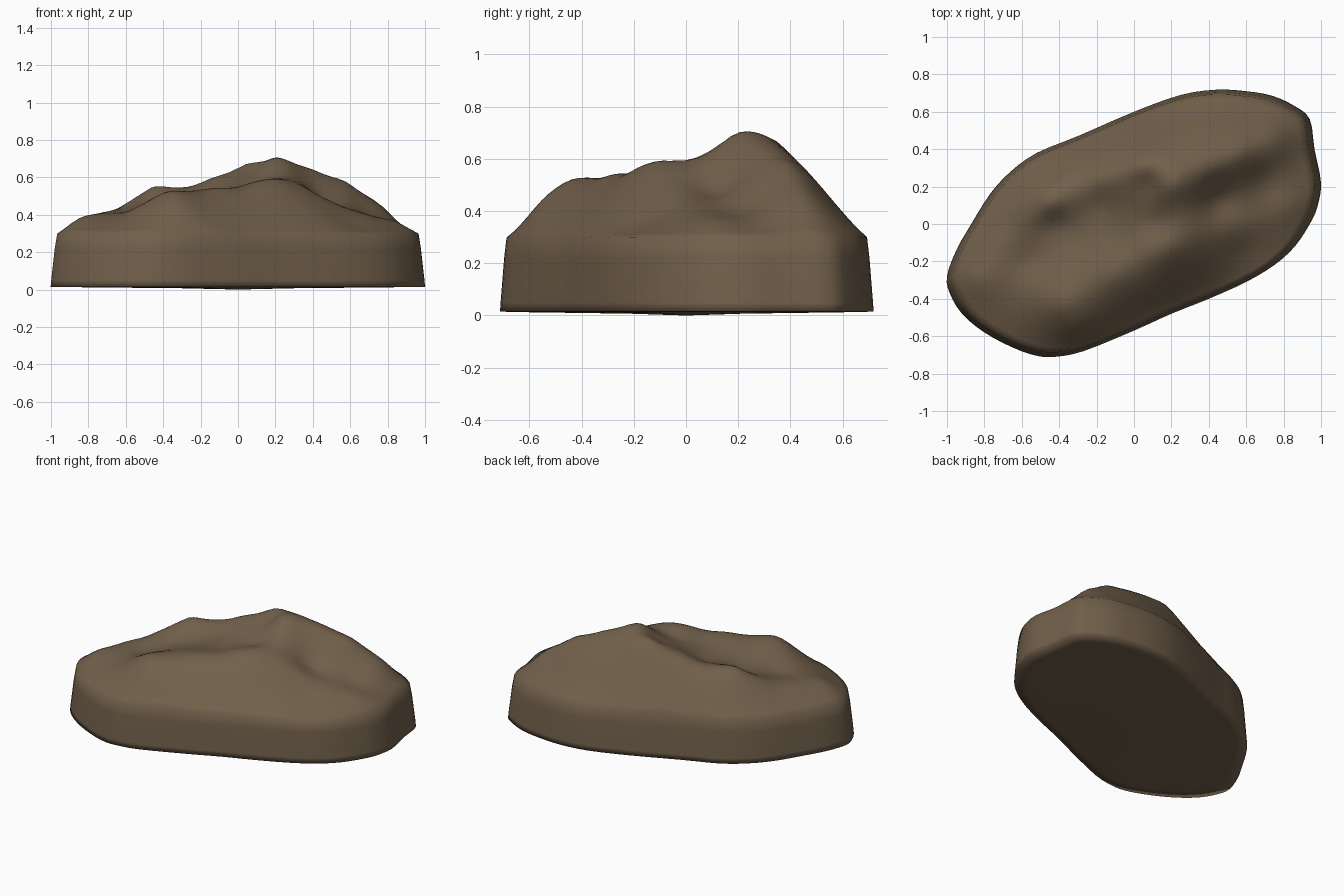
import bpy, bmesh, math
from mathutils import Vector

if "Cube" in bpy.data.objects:
    bpy.data.objects.remove(bpy.data.objects["Cube"])

# Footprint seen from above
OUTLINE = [(-1, -.28), (-.95, -.14), (-.87, 0), (-.77, .16), (-.66, .28), (-.52, .38), (-.3, .47),
           (0, .6), (.25, .69), (.44, .718), (.6, .71), (.74, .685), (.86, .63), (.94, .56),
           (.965, .4), (1, .22), (.98, .09), (.94, 0), (.86, -.12), (.75, -.22), (.6, -.31),
           (.4, -.4), (.2, -.48), (0, -.57), (-.27, -.68), (-.42, -.71), (-.52, -.705),
           (-.65, -.66), (-.8, -.58), (-.92, -.48), (-.985, -.37)]
# Crest and valley lines that shape the top (x, y, z)
MAIN_RIDGE = [(.2, .2, .7), (.4, .3, .64), (.57, .38, .58), (.75, .45, .46)]
BACK_RIDGE = [(.05, .33, .67), (-.15, .27, .59), (-.3, .2, .545), (-.45, .12, .55), (-.6, .06, .46)]
FRONT_RIDGE = [(-.65, -.4, .39), (-.5, -.42, .46), (-.38, -.43, .52), (-.1, -.28, .54), (.1, -.16, .575),
               (.2, -.11, .59), (.35, -.06, .545), (.5, -.02, .47), (.65, .02, .41), (.85, .1, .36)]
VALLEYS = [(.08, .22, .64), (-.2, .1, .52), (-.42, 0, .47), (.12, .01, .57), (.45, .13, .48),
           (.7, .23, .405), (-.05, -.1, .53), (-.3, -.15, .49), (-.55, -.2, .415)]
SLOPES = [(.6, -.14, .36), (.1, -.35, .44), (-.3, -.56, .43), (-.75, -.1, .4), (-.85, -.3, .38),
          (.3, .5, .51), (.6, .55, .43), (-.3, .35, .44)]
SHOULDER = .965
SHOULDER_Z = .3


def closed_curve(pts, steps):
    """Smooth closed curve through the points."""
    out, n = [], len(pts)
    P = [Vector(p) for p in pts]
    for i in range(n):
        a, b, c, d = P[i - 1], P[i], P[(i + 1) % n], P[(i + 2) % n]
        for k in range(steps):
            t = k / steps
            out.append(.5 * (2 * b + (c - a) * t + (2 * a - 5 * b + 4 * c - d) * t * t
                             + (3 * b - a - 3 * c + d) * t ** 3))
    return out


def solve(A, b):
    """Gaussian elimination."""
    n = len(b)
    M = [row + [v] for row, v in zip(A, b)]
    for i in range(n):
        p = max(range(i, n), key=lambda r: abs(M[r][i]))
        M[i], M[p] = M[p], M[i]
        for r in range(i + 1, n):
            f = M[r][i] / M[i][i]
            for c in range(i, n + 1):
                M[r][c] -= f * M[i][c]
    x = [0] * n
    for i in reversed(range(n)):
        x[i] = (M[i][n] - sum(M[i][c] * x[c] for c in range(i + 1, n))) / M[i][i]
    return x


def kernel(ax, ay, bx, by):
    return math.sqrt((ax - bx) ** 2 + (ay - by) ** 2 + .0036)


# Smooth height surface through all crest, valley and shoulder points
ctrl = MAIN_RIDGE + BACK_RIDGE + FRONT_RIDGE + VALLEYS + SLOPES
ctrl += [(x * SHOULDER, y * SHOULDER, SHOULDER_Z) for x, y in OUTLINE]
weights = solve([[kernel(a[0], a[1], b[0], b[1]) for b in ctrl] for a in ctrl], [c[2] for c in ctrl])


def height(x, y):
    return sum(w * kernel(x, y, c[0], c[1]) for w, c in zip(weights, ctrl))


# Rock: rings from the underside centre, up the wall and over the top
bm = bmesh.new()
edge = closed_curve(OUTLINE, 3)
rings = []


def add_ring(scale, zfun):
    rings.append([bm.verts.new((p.x * scale, p.y * scale, zfun(p.x * scale, p.y * scale))) for p in edge])


for s in (.3, .65, .9):
    add_ring(s, lambda x, y: .004 + .01 * s)
for s, z in ((1, .015), (.997, .05), (.988, .13), (.978, .22)):
    add_ring(s, lambda x, y: z)
TOP = 26
for i in range(TOP):
    add_ring(SHOULDER * (1 - i / TOP), height)

n = len(edge)
for lo, hi in zip(rings, rings[1:]):
    for i in range(n):
        j = (i + 1) % n
        bm.faces.new((lo[i], lo[j], hi[j], hi[i]))
for ring, z in ((rings[0], 0), (rings[-1], height(0, 0))):
    centre = bm.verts.new((0, 0, z))
    for i in range(n):
        bm.faces.new((ring[i], ring[(i + 1) % n], centre))
bmesh.ops.recalc_face_normals(bm, faces=bm.faces)
for f in bm.faces:
    f.smooth = True

mesh = bpy.data.meshes.new("rock")
bm.to_mesh(mesh)
bm.free()
rock = bpy.data.objects.new("rock", mesh)
bpy.context.collection.objects.link(rock)

stone = bpy.data.materials.new("brown stone")
stone.diffuse_color = (.165, .116, .07, 1)
stone.use_nodes = True
stone.node_tree.nodes["Principled BSDF"].inputs["Base Color"].default_value = stone.diffuse_color
mesh.materials.append(stone)
